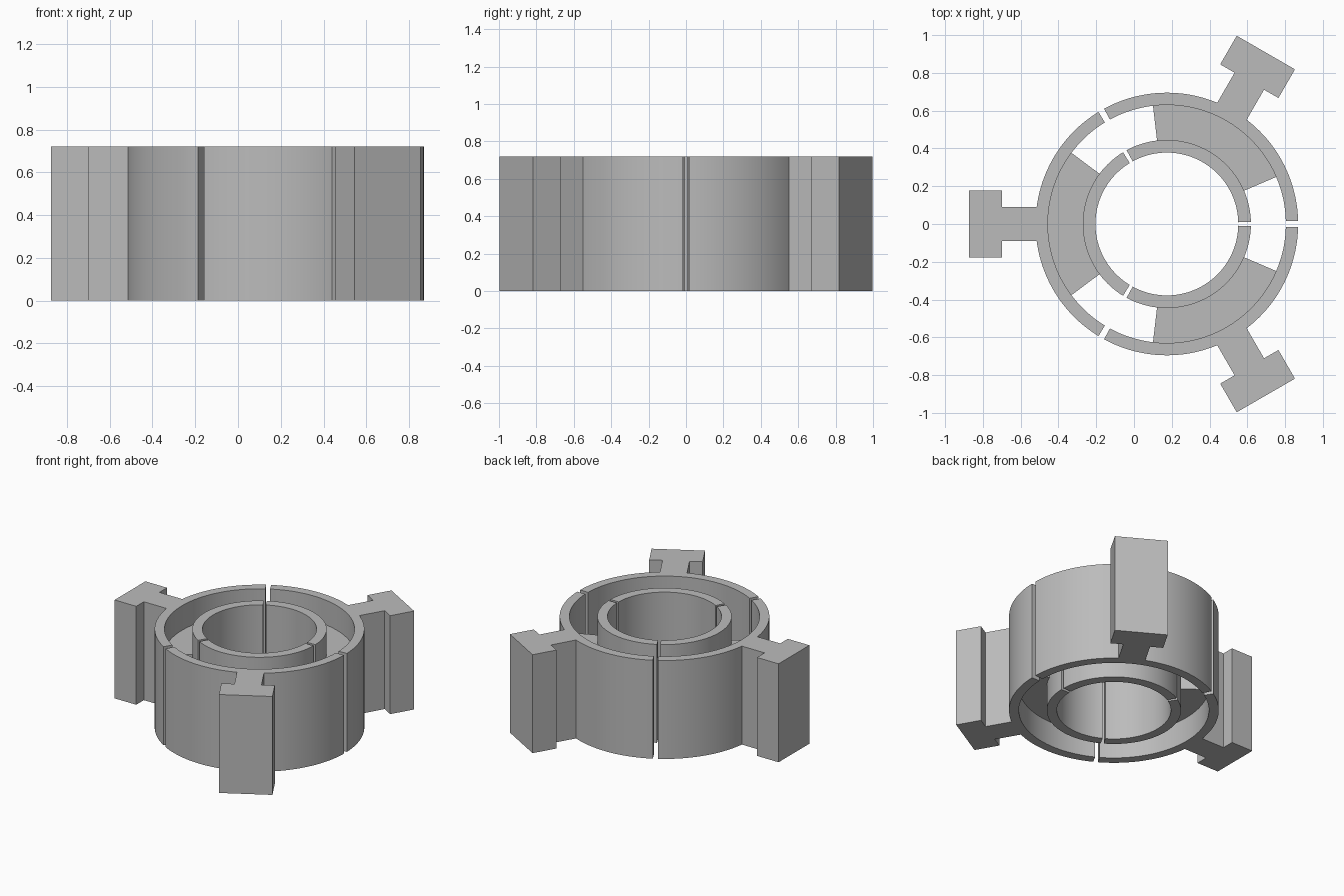
import bpy, bmesh, math

if "Cube" in bpy.data.objects:
    bpy.data.objects.remove(bpy.data.objects["Cube"])

H = 0.72                 # overall height
CX = 0.174               # ring axis offset in x
SPAN = 58.6              # half angle of each ring segment, leaving thin slits
R_OUT, R_IN = 0.695, 0.63
HUB_OUT, HUB_IN = 0.445, 0.378

grey = bpy.data.materials.new("plain grey")
grey.diffuse_color = (0.5, 0.5, 0.5, 1)
grey.use_nodes = True
grey.node_tree.nodes["Principled BSDF"].inputs["Base Color"].default_value = grey.diffuse_color


def arc(r, a0, a1, n=40):
    """Points on an arc, angles in degrees."""
    angles = [math.radians(a0 + (a1 - a0) * i / n) for i in range(n + 1)]
    return [(r * math.cos(a), r * math.sin(a)) for a in angles]


def extrude(name, outline, z0, z1, turn):
    """Extrude an outline in z and turn it about the ring axis."""
    bm = bmesh.new()
    base = bm.faces.new([bm.verts.new((x, y, z0)) for x, y in outline])
    top = bmesh.ops.extrude_face_region(bm, geom=[base])["geom"]
    moved = [v for v in top if isinstance(v, bmesh.types.BMVert)]
    bmesh.ops.translate(bm, verts=moved, vec=(0, 0, z1 - z0))
    bmesh.ops.recalc_face_normals(bm, faces=bm.faces)
    mesh = bpy.data.meshes.new(name)
    bm.to_mesh(mesh)
    bm.free()
    mesh.materials.append(grey)
    ob = bpy.data.objects.new(name, mesh)
    ob.location = (CX, 0, 0)
    ob.rotation_euler.z = math.radians(turn)
    bpy.context.collection.objects.link(ob)
    bpy.ops.object.select_all(action='DESELECT')
    ob.select_set(True)
    bpy.context.view_layer.objects.active = ob
    bpy.ops.object.shade_smooth_by_angle(angle=math.radians(30))


# T-shaped arm outline, pointing along +x
neck, head = 0.09, 0.178
r_neck, r_tip = 0.873, 1.048
arm = [(r_neck, -neck), (r_neck, -head), (r_tip, -head),
       (r_tip, head), (r_neck, head), (r_neck, neck)]
root = math.degrees(math.asin(neck / R_OUT))

# Outer ring third with its arm, hub third, and web between
outer = (arc(R_OUT, -SPAN, -root) + arm + arc(R_OUT, root, SPAN)
         + arc(R_IN, SPAN, -SPAN, 80))
hub = arc(HUB_OUT, -SPAN, SPAN, 80) + arc(HUB_IN, SPAN, -SPAN, 80)
web = arc(R_IN + 0.01, -36.7, 36.7) + arc(HUB_OUT - 0.01, 36.7, -36.7)

for i, turn in enumerate((60, 180, 300), 1):
    extrude(f"outer_ring_with_arm_{i}", outer, 0, H, turn)
    extrude(f"inner_ring_{i}", hub, 0, H, turn)
    extrude(f"web_{i}", web, 0.18, H - 0.18, turn)
